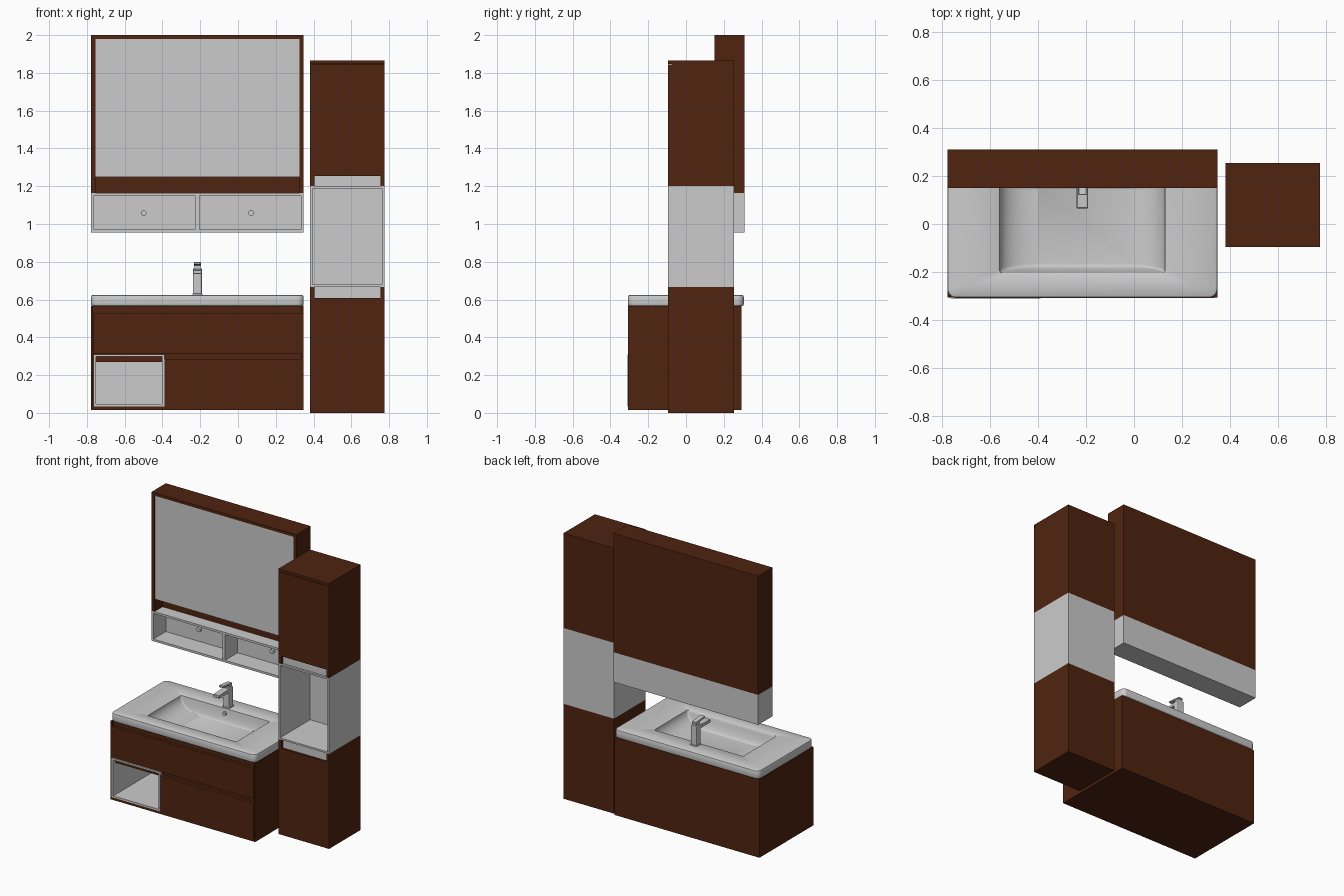
import bpy, bmesh, math
from mathutils import Vector

if "Cube" in bpy.data.objects:
    bpy.data.objects.remove(bpy.data.objects["Cube"])


def material(name, rgb):
    m = bpy.data.materials.new(name)
    m.diffuse_color = (*rgb, 1)
    m.use_nodes = True
    m.node_tree.nodes["Principled BSDF"].inputs["Base Color"].default_value = m.diffuse_color
    return m


BROWN = material("dark brown wood", (0.08, 0.0175, 0.005))
GREY = material("light grey", (0.6, 0.6, 0.6))


def finish(bm, name, mat):
    bmesh.ops.recalc_face_normals(bm, faces=bm.faces)
    me = bpy.data.meshes.new(name)
    bm.to_mesh(me)
    bm.free()
    me.materials.append(mat)
    ob = bpy.data.objects.new(name, me)
    bpy.context.collection.objects.link(ob)
    return ob


def smooth(ob, angle=35):
    bpy.ops.object.select_all(action='DESELECT')
    ob.select_set(True)
    bpy.context.view_layer.objects.active = ob
    bpy.ops.object.shade_smooth_by_angle(angle=math.radians(angle))


def cube(x, y, z):
    bm = bmesh.new()
    bmesh.ops.create_cube(bm, size=1)
    for v in bm.verts:
        v.co = Vector(((x[0] + x[1]) / 2 + v.co.x * (x[1] - x[0]),
                       (y[0] + y[1]) / 2 + v.co.y * (y[1] - y[0]),
                       (z[0] + z[1]) / 2 + v.co.z * (z[1] - z[0])))
    return bm


def box(name, x, y, z, mat, bevel=0):
    ob = finish(cube(x, y, z), name, mat)
    if bevel:
        b = ob.modifiers.new("bevel", 'BEVEL')
        b.width, b.segments = bevel, 2
    return ob


def open_box(name, x, y, z, rim, mat):
    """Box hollowed out from the front, with walls of thickness rim."""
    bm = cube(x, y, z)
    bm.normal_update()
    front = min(bm.faces, key=lambda f: f.calc_center_median().y)
    bmesh.ops.inset_region(bm, faces=[front], thickness=rim)
    inner = bmesh.ops.extrude_discrete_faces(bm, faces=[front])["faces"][0]
    for v in inner.verts:
        v.co.y = y[1] - rim
    return finish(bm, name, mat)


def knob(name, x, y, z, r, depth, mat):
    """Short cylinder pointing forward."""
    bm = bmesh.new()
    bmesh.ops.create_cone(bm, cap_ends=True, segments=20, radius1=r, radius2=r, depth=depth)
    for v in bm.verts:
        v.co = Vector((x + v.co.x, y + v.co.z, z + v.co.y))
    smooth(finish(bm, name, mat))


L, R = -0.778, 0.348        # vanity and mirror width

# Mirror cabinet: brown casing, mirror panel, open slot below it
open_box_depth = 0.24
box("mirror_casing_back", (L, R), (open_box_depth, 0.31), (1.165, 2.0), BROWN)
box("mirror_casing_top", (L, R), (0.15, open_box_depth), (1.98, 2.0), BROWN)
for side, x in (("left", (L, L + 0.023)), ("right", (R - 0.023, R))):
    box("mirror_casing_" + side, x, (0.15, open_box_depth), (1.165, 1.98), BROWN)
box("mirror_panel", (L + 0.023, R - 0.023), (0.156, 0.18), (1.25, 1.98), GREY)
box("mirror_backing", (L + 0.023, R - 0.023), (0.18, open_box_depth), (1.25, 1.98), BROWN)

# Grey shelf under the mirror, with divider, outlets and fixings
open_box("mirror_shelf", (L, R), (0.15, 0.31), (0.955, 1.165), 0.021, GREY)
box("shelf_divider", (-0.228, -0.205), (0.151, 0.295), (0.97, 1.15), GREY)
for x in (-0.5, 0.07):
    knob("shelf_outlet", x, 0.282, 1.058, 0.015, 0.02, GREY)

# Vanity carcass
box("vanity_side_left", (L, L + 0.011), (-0.306, 0.295), (0.015, 0.565), BROWN)
box("vanity_side_right", (R - 0.011, R), (-0.306, 0.295), (0.015, 0.565), BROWN)
box("vanity_back", (L, R), (0.28, 0.295), (0.015, 0.565), BROWN)
box("vanity_bottom", (L, R), (-0.306, 0.295), (0.015, 0.033), BROWN)
box("vanity_front_rail", (L + 0.01, R - 0.01), (-0.285, -0.27), (0.27, 0.565), BROWN)
# Drawer fronts with finger grooves above them
box("upper_drawer", (L + 0.012, R - 0.013), (-0.305, -0.285), (0.312, 0.53), BROWN)
box("lower_drawer", (-0.388, R - 0.013), (-0.308, -0.285), (0.034, 0.285), BROWN)
# Open grey cubby
open_box("vanity_cubby", (L + 0.013, -0.39), (-0.31, 0.2), (0.034, 0.31), 0.017, GREY)


# Basin: lofted rounded rectangles, from underside over the rim into the bowl
def ring(bm, x, y, z, r, k=6):
    vs = []
    for i, (cx, cy) in enumerate(((x[1] - r, y[1] - r), (x[0] + r, y[1] - r),
                                  (x[0] + r, y[0] + r), (x[1] - r, y[0] + r))):
        for j in range(k + 1):
            a = math.pi / 2 * (i + j / k)
            vs.append(bm.verts.new((cx + r * math.cos(a), cy + r * math.sin(a), z)))
    return vs


bm = bmesh.new()
loops = []
for inset, z in ((0.05, 0.565), (0.008, 0.565), (0.002, 0.569), (0, 0.575),
                 (0, 0.612), (0.003, 0.621), (0.01, 0.625)):
    loops.append(ring(bm, (L + inset, R - inset), (-0.308 + inset, 0.306 - inset), z, 0.035 - inset * 0.5))
loops.append(ring(bm, (-0.565, 0.135), (-0.208, 0.172), 0.625, 0.014))
N = 10
for i in range(N + 1):
    t = i / N
    s = 0.155 * (1 - math.cos(t * math.pi / 2))     # sides sweep in like a trough
    f = 0.035 * t
    z = 0.622 - 0.095 * math.sin(t * math.pi / 2)
    loops.append(ring(bm, (-0.56 + s, 0.13 - s), (-0.204 + f, 0.168 - f * 0.6), z, 0.012))
n = len(loops[0])
for a, b in zip(loops, loops[1:]):
    for i in range(n):
        bm.faces.new((a[i], a[(i + 1) % n], b[(i + 1) % n], b[i]))
bm.faces.new(loops[-1])
smooth(finish(bm, "basin", GREY), 40)
knob("basin_overflow", -0.215, 0.158, 0.59, 0.013, 0.016, GREY)

# Tap: body, spout, lever
FX = -0.215
box("tap_base", (FX - 0.026, FX + 0.026), (0.172, 0.226), (0.62, 0.631), GREY, 0.003)
box("tap_body", (FX - 0.024, FX + 0.024), (0.175, 0.222), (0.62, 0.765), GREY, 0.006)
bm = cube((FX - 0.024, FX + 0.024), (0.065, 0.2), (0.735, 0.762))
for v in bm.verts:                                   # spout dips towards its tip
    if v.co.y < 0.1:
        v.co.z -= 0.006 if v.co.z > 0.75 else 0.0
finish(bm, "tap_spout", GREY).modifiers.new("bevel", 'BEVEL').width = 0.003
box("tap_neck", (FX - 0.016, FX + 0.016), (0.182, 0.216), (0.76, 0.782), GREY)
bm = cube((FX - 0.018, FX + 0.018), (0.12, 0.22), (0.776, 0.79))
for v in bm.verts:                                   # lever rises towards its tip
    if v.co.y < 0.15:
        v.co.z += 0.01
finish(bm, "tap_lever", GREY).modifiers.new("bevel", 'BEVEL').width = 0.003

# Tall cabinet: two brown cupboards around a grey open niche
X0, X1, YF, YB = 0.382, 0.775, -0.095, 0.255
open_box("tall_niche", (X0, X1), (YF, YB), (0.667, 1.2), 0.017, GREY)
box("tall_top", (X0, X1), (YF, YB), (1.848, 1.865), BROWN)
for name, body, door, grip in (("upper", (1.2, 1.85), (1.255, 1.844), (1.2, 1.255)),
                               ("lower", (0, 0.667), (0, 0.607), (0.607, 0.667))):
    box(name + "_cupboard", (X0, X1), (YF + 0.02, YB), body, BROWN)
    box(name + "_door", (X0, X1), (YF, YF + 0.02), door, BROWN)
    # Finger grip cut into the door edge, grey inside
    for x in ((X0, X0 + 0.023), (X1 - 0.02, X1)):
        box(name + "_door_stile", x, (YF, YF + 0.02), grip, BROWN)
    box(name + "_grip", (X0 + 0.023, X1 - 0.02), (YF + 0.014, YF + 0.021), grip, GREY)
